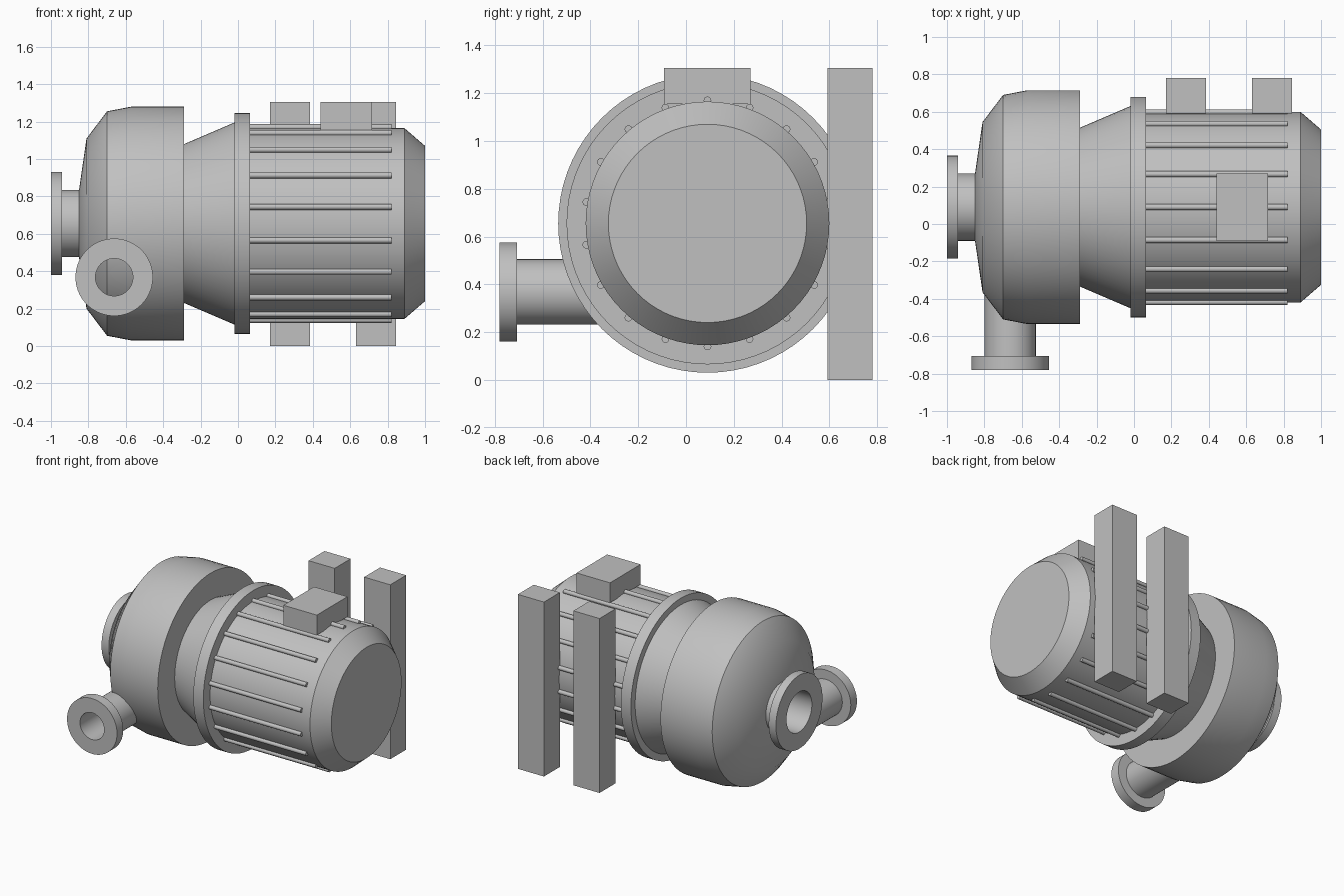
import bpy, bmesh, math
from mathutils import Matrix, Vector

if "Cube" in bpy.data.objects:
    bpy.data.objects.remove(bpy.data.objects["Cube"])

AXIS_Y, AXIS_Z = 0.09, 0.655

grey = bpy.data.materials.new("machine grey")
grey.use_nodes = True
colour = (0.53, 0.53, 0.53, 1)
grey.diffuse_color = colour
grey.node_tree.nodes["Principled BSDF"].inputs["Base Color"].default_value = colour


def finish(name, bm, smooth=True):
    bmesh.ops.recalc_face_normals(bm, faces=bm.faces)
    mesh = bpy.data.meshes.new(name)
    bm.to_mesh(mesh)
    bm.free()
    mesh.materials.append(grey)
    obj = bpy.data.objects.new(name, mesh)
    bpy.context.collection.objects.link(obj)
    if smooth:
        bpy.ops.object.select_all(action="DESELECT")
        obj.select_set(True)
        bpy.context.view_layer.objects.active = obj
        bpy.ops.object.shade_smooth_by_angle(angle=math.radians(31))
    return obj


def lathe(name, profile, matrix=None, steps=72):
    """Turn a list of (position along x, radius) about the x axis."""
    bm = bmesh.new()
    verts = [bm.verts.new((x, 0, r)) for x, r in profile]
    edges = [bm.edges.new(pair) for pair in zip(verts, verts[1:])]
    bmesh.ops.spin(bm, geom=verts + edges, cent=(0, 0, 0), axis=(1, 0, 0),
                   angle=math.tau, steps=steps)
    bmesh.ops.remove_doubles(bm, verts=bm.verts, dist=0.0001)
    bm.transform(matrix or Matrix.Translation((0, AXIS_Y, AXIS_Z)))
    return finish(name, bm)


def box(name, low, high):
    low, high = Vector(low), Vector(high)
    bm = bmesh.new()
    bmesh.ops.create_cube(bm, size=1, matrix=Matrix.Translation((low + high) / 2)
                          @ Matrix.Diagonal((*(high - low), 1)))
    return finish(name, bm, smooth=False)


# Pump casing with the bored suction nozzle and its flange
lathe("pump_casing", [
    (-0.5, 0), (-0.5, 0.15), (-1, 0.15), (-1, 0.275), (-0.94, 0.275),
    (-0.94, 0.18), (-0.85, 0.18), (-0.81, 0.455), (-0.7, 0.6),
    (-0.57, 0.625), (-0.29, 0.625), (-0.29, 0)])

# Tapered adapter and mounting flange
lathe("adapter_cone", [(-0.3, 0), (-0.3, 0.42), (-0.02, 0.54), (-0.02, 0)])
lathe("mounting_flange", [(-0.02, 0), (-0.02, 0.59), (0.063, 0.59), (0.063, 0)])

# Motor body with chamfered end
lathe("motor_body", [(0.05, 0), (0.05, 0.51), (0.89, 0.51), (1, 0.415), (1, 0)])

# Cooling ribs around the motor
for i in range(18):
    a = i * math.tau / 18
    place = Matrix.Translation((0, AXIS_Y + 0.515 * math.sin(a),
                                AXIS_Z + 0.515 * math.cos(a)))
    lathe(f"cooling_rib_{i + 1}",
          [(0.05, 0), (0.05, 0.016), (0.82, 0.016), (0.82, 0)], place, 16)

# Discharge nozzle pointing forward, its bore ending at the casing
forward = Matrix.Translation((-0.662, 0, 0.368)) @ Matrix.Rotation(-math.pi / 2, 4, "Z")
lathe("discharge_nozzle", [
    (0.25, 0.1), (0.78, 0.1), (0.78, 0.207), (0.707, 0.207),
    (0.707, 0.137), (0.25, 0.137), (0.25, 0.1)], forward)

# Terminal box and mounting rails
box("terminal_box", (0.44, -0.092, 1.155), (0.717, 0.27, 1.305))
for name, x in (("inner_rail", 0.17), ("outer_rail", 0.63)):
    box(name, (x, 0.592, 0), (x + 0.216, 0.78, 1.305))
